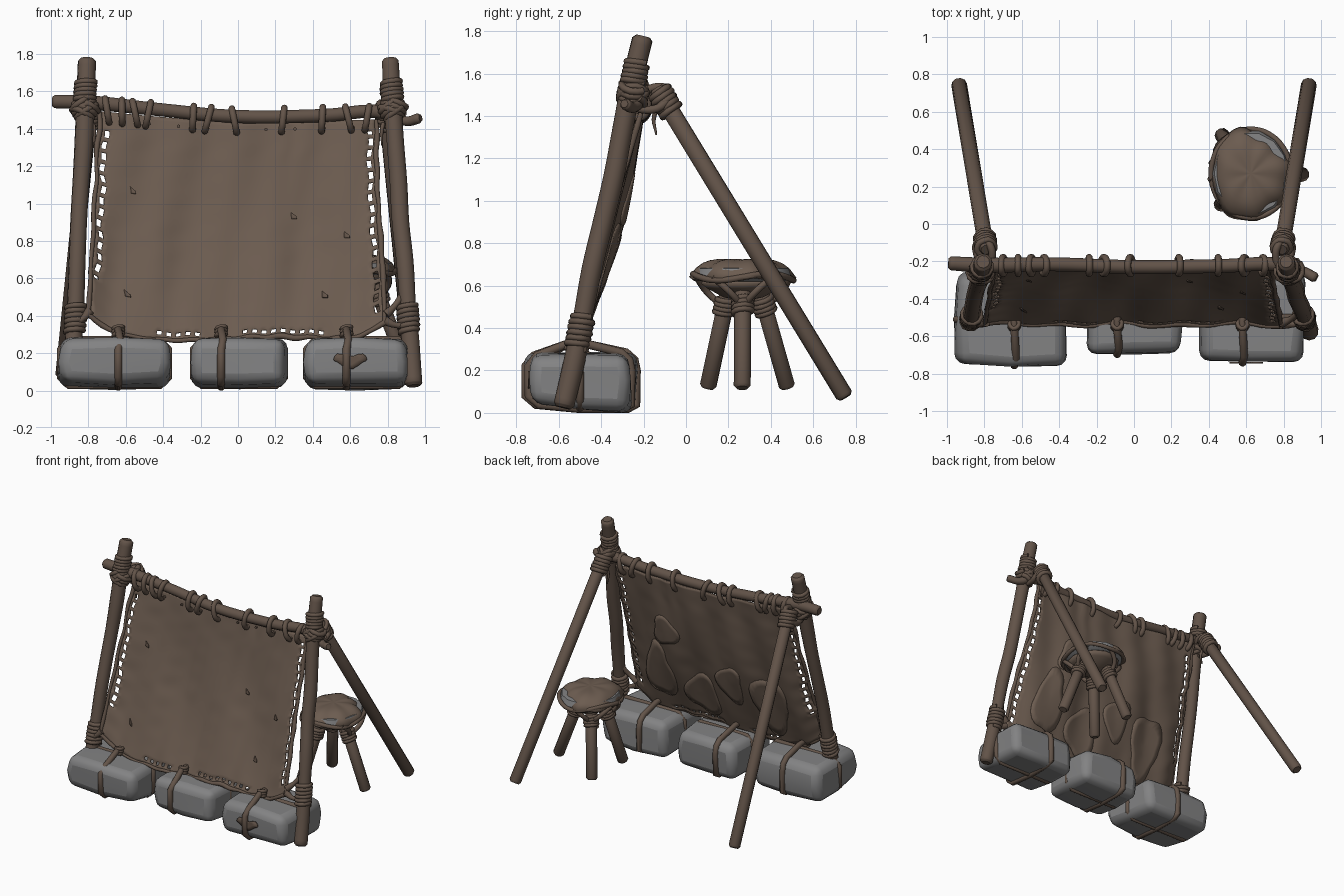
import bpy, bmesh, math, random
from math import sin, cos, pi
from mathutils import Vector

random.seed(4)
if "Cube" in bpy.data.objects:
    bpy.data.objects.remove(bpy.data.objects["Cube"])


def material(name, rgb):
    m = bpy.data.materials.new(name)
    m.use_nodes = True
    m.diffuse_color = (*rgb, 1)
    m.node_tree.nodes["Principled BSDF"].inputs["Base Color"].default_value = (*rgb, 1)
    return m


HIDE = material("hide_brown", (0.150, 0.107, 0.080))
WOOD = material("wood_brown", (0.122, 0.086, 0.065))
ROPE = material("strap_brown", (0.125, 0.088, 0.066))
STONE = material("stone_grey", (0.225, 0.225, 0.228))


def add(name, mesh, mat, angle=50):
    ob = bpy.data.objects.new(name, mesh)
    bpy.context.collection.objects.link(ob)
    mesh.materials.clear()
    mesh.materials.append(mat)
    bpy.ops.object.select_all(action='DESELECT')
    ob.select_set(True)
    bpy.context.view_layer.objects.active = ob
    bpy.ops.object.shade_smooth_by_angle(angle=math.radians(angle))
    return ob


def tube(name, pts, r, mat, closed=False, smooth=True, rounded=False, radii=None):
    """Round tube along points, turned into a mesh."""
    pts = [Vector(p) for p in pts]
    radii = list(radii or [1] * len(pts))
    if rounded:
        a, b = (pts[1] - pts[0]).normalized(), (pts[-1] - pts[-2]).normalized()
        pts = [pts[0] - a * r * .35] + pts + [pts[-1] + b * r * .35]
        radii = [radii[0] * .7] + radii + [radii[-1] * .7]
    cu = bpy.data.curves.new(name, 'CURVE')
    cu.dimensions, cu.bevel_depth, cu.bevel_resolution = '3D', r, 3
    cu.use_fill_caps, cu.resolution_u = True, 5
    sp = cu.splines.new('BEZIER' if smooth else 'POLY')
    knots = sp.bezier_points if smooth else sp.points
    knots.add(len(pts) - 1)
    for k, p, s in zip(knots, pts, radii):
        k.radius = s
        if smooth:
            k.co = p
            k.handle_left_type = k.handle_right_type = 'AUTO'
        else:
            k.co = (*p, 1)
    sp.use_cyclic_u = closed
    tmp = bpy.data.objects.new("tmp", cu)
    bpy.context.collection.objects.link(tmp)
    mesh = bpy.data.meshes.new_from_object(tmp.evaluated_get(bpy.context.evaluated_depsgraph_get()))
    bpy.data.objects.remove(tmp)
    return add(name, mesh, mat)


def coil(name, centre, axis, radius, r, turns, pitch):
    """Lashing wound round an axis."""
    c, ax = Vector(centre), Vector(axis).normalized()
    s = ax.orthogonal().normalized()
    t = ax.cross(s)
    n = int(turns * 12)
    pts = [c + (s * cos(i * pi / 6) + t * sin(i * pi / 6)) * radius * random.uniform(.95, 1.07)
           + ax * pitch * (i / 12 - turns / 2) for i in range(n + 1)]
    return tube(name, pts, r, ROPE, smooth=False)


def sheet(name, nu, nv, fn, mat, thick, hole=lambda i, j: False):
    """Grid mapped through fn(u, v), minus the cells chosen by hole."""
    bm = bmesh.new()
    g = [[bm.verts.new(fn(i / nu, j / nv)) for j in range(nv + 1)] for i in range(nu + 1)]
    for i in range(nu):
        for j in range(nv):
            if not hole(i, j):
                bm.faces.new((g[i][j], g[i + 1][j], g[i + 1][j + 1], g[i][j + 1]))
    bmesh.ops.remove_doubles(bm, verts=bm.verts, dist=.0005)
    bmesh.ops.recalc_face_normals(bm, faces=bm.faces)
    me = bpy.data.meshes.new(name)
    bm.to_mesh(me)
    bm.free()
    ob = add(name, me, mat)
    sol = ob.modifiers.new("thickness", 'SOLIDIFY')
    sol.thickness, sol.offset = thick, 0
    return ob


# Frame: leaning posts, rear props and sagging crossbar
for side, s, foot in (("right", -1, (-.885, -.57, .05)), ("left", 1, (.935, -.575, .04))):
    top = Vector((.81 * s, -.207, 1.76))
    base = Vector(foot)
    pts = [base.lerp(top, i / 8) + Vector((random.uniform(-.005, .005), .005 * sin(i * 1.6), 0)) for i in range(9)]
    tube(side + "_post", pts, .046, WOOD, rounded=True,
         radii=[random.uniform(.97, 1.1) for _ in pts])
    lean = top - base
    at = lambda z: base.lerp(top, (z - base.z) / lean.z)
    coil(side + "_post_lashing_upper", at(1.60), lean, .049, .015, 5, .022)
    coil(side + "_post_lashing_lower", at(.38), lean, .047, .015, 6, .026)
    coil(side + "_bar_lashing", at(1.51) + Vector((0, .012, 0)), lean + Vector((s, 0, 0)), .06, .017, 3, .026)
    coil(side + "_bar_lashing_cross", at(1.50) + Vector((0, .012, 0)), lean - Vector((s, 0, 0)), .06, .017, 3, .026)
    head, toe = Vector((.79 * s, -.13, 1.52)), Vector((.935 * s, .745, .085))
    tube(side + "_rear_prop", [head, head.lerp(toe, .5), toe], .042, WOOD, smooth=False, rounded=True)
    coil(side + "_prop_lashing", head.lerp(toe, .035), toe - head, .048, .016, 5, .024)
    tube(side + "_prop_tie", [(.81 * s, -.26, 1.47), (.76 * s, -.19, 1.52), (.78 * s, -.1, 1.53),
                              (.84 * s, -.1, 1.46), (.83 * s, -.2, 1.43)], .02, ROPE, closed=True)
    tube(side + "_loose_end", [(.79 * s, -.11, 1.46), (.77 * s, -.15, 1.40), (.77 * s, -.14, 1.31)],
         .011, ROPE, radii=[1, 1, .4])

BAR = [(-.98, -.21, 1.545), (-.8, -.22, 1.54), (-.45, -.215, 1.505), (0, -.23, 1.465),
       (.45, -.225, 1.47), (.8, -.22, 1.485), (.9, -.25, 1.44), (.965, -.285, 1.455)]
tube("crossbar", BAR, .037, WOOD, rounded=True, radii=[1, 1.1, 1, 1, 1, 1, .7, .75])


def bar_z(x):
    return 1.468 + .085 * max(0, -x) ** 1.2 + .02 * max(0, x)


# Stretched hide with a laced border
def hide(u, v, lift=0):
    w = abs(2 * u - 1)
    left = -.80 + .06 * v + .006 * sin(23 * v) + .006 * sin(51 * v)
    right = .775 - .03 * v + .010 * sin(5 * v + 1) + .006 * sin(37 * v)
    x = left + (right - left) * u
    low = .285 + .11 * w ** 7 + .012 * sin(9 * u + 2) - .015 * u + .005 * sin(61 * u)
    high = bar_z(x) - .035
    y = -.53 + .325 * v + .045 * sin(pi * v) * (1 - w ** 4)
    y += .013 * sin(17 * u + 3 * v) * sin(pi * min(1, v + .15)) + .008 * sin(31 * u - 5 * v)
    y += .02 * math.exp(-((u - .7 - .12 * (v - .9)) / .03) ** 2) * v ** 3
    return (x, y + lift, low + (high - low) * v)


NU, NV = 62, 56


def lacing(i, j):
    if i == NU - 2:
        return 3 < j < NV - 3 and j % 3 > 0
    if i == 1:
        return 10 < j < NV - 5 and j % 3 > 0
    return j == 1 and i % 2 == 0 and (12 < i < 24 or 31 < i < 49)


sheet("hide_sheet", NU, NV, hide, HIDE, .012, lacing)

# Patches sewn to the back, and torn flaps on the front
for k, (cu, cv, ru, rv) in enumerate([(.22, .27, .09, .2), (.42, .36, .07, .13), (.6, .2, .09, .15),
                                      (.82, .3, .08, .2), (.75, .62, .07, .1)]):
    def patch(u, v):
        a, e = 2 * pi * u, 1 + .15 * sin(6 * pi * u + k)
        return hide(cu + ru * e * v * cos(a), cv + rv * e * v * sin(a), .007)
    sheet(f"back_patch_{k}", 28, 4, patch, HIDE, .012)
for k, (cu, cv) in enumerate([(.12, .64), (.69, .55), (.88, .46), (.12, .17), (.79, .19)]):
    sheet(f"torn_flap_{k}", 3, 3, lambda u, v: hide(cu + .018 * u, cv + .03 * v * (1 - .6 * u), -.009 - .01 * u),
          ROPE, .006)
for k in range(9):
    p = Vector(hide(.08 + .105 * k, .965, -.008))
    tube(f"stud_{k}", [p, p + Vector((0, -.012, 0))], .009, ROPE, smooth=False)

# Border cords and corner ties
for name, path in (("right_cord", [hide(0, j / 12, -.004) for j in range(13)]),
                   ("left_cord", [hide(1, j / 12, -.004) for j in range(13)]),
                   ("hem_cord", [hide(i / 20, 0, -.006) for i in range(21)])):
    tube(name, path, .013, ROPE, radii=[random.uniform(.7, 1.3) for _ in path])
for name, u, v, end in (("right_corner_tie", 0, .02, (-.875, -.53, .36)), ("left_corner_tie", 1, .01, (.90, -.52, .35)),
                        ("left_upper_tie", 1, .04, (.885, -.47, .52))):
    a, b = Vector(hide(u, v)), Vector(end)
    tube(name, [a, a.lerp(b, .5) - Vector((0, .01, .012)), b], .02, ROPE, radii=[1.3, .8, 1])

# Loops hanging the hide from the bar
for k, x in enumerate([-.70, -.62, -.55, -.48, -.24, -.16, -.02, .24, .45, .59, .69]):
    z, tilt = bar_z(x) - .026, random.uniform(-.018, .018)
    ring = [(x + tilt * sin(a), -.222 + .044 * cos(a), z + .064 * sin(a)) for a in (i * pi / 4 for i in range(8))]
    tube(f"hanging_loop_{k}", ring, .018, ROPE, closed=True)

# Weight stones strapped along the hem
for name, cx, cy, hx, hy, sx in (("right", -.66, -.51, .295, .245, -.64), ("middle", .005, -.465, .25, .23, -.09),
                                 ("left", .635, -.5, .275, .24, .58)):
    bm = bmesh.new()
    bmesh.ops.create_cube(bm, size=2)
    bmesh.ops.subdivide_edges(bm, edges=bm.edges, cuts=1, use_grid_fill=True)
    for v in bm.verts:
        far = sum(abs(c) > .5 for c in v.co)
        f = (1.02, 1.0, .95)[far - 1] if far else 1
        n = Vector([random.uniform(-.05, .05) for _ in range(3)])
        v.co = Vector((cx + hx * (v.co.x * f + n.x), cy + hy * (v.co.y * f + n.y),
                       .15 + .13 * (v.co.z * f + n.z) - .02 * v.co.y * (v.co.z < 0)))
    me = bpy.data.meshes.new(name)
    bm.to_mesh(me)
    bm.free()
    ob = add(name + "_weight_stone", me, STONE, 40)
    bev = ob.modifiers.new("rounding", 'BEVEL')
    bev.width, bev.segments, bev.angle_limit = .055, 3, math.radians(35)
    f, b = cy - hy - .002, cy + hy + .002
    tube(name + "_cross_strap", [(sx, f, .08), (sx, f, .22), (sx + .01, f + .04, .27), (sx, -.56, .325), (sx, -.47, .325),
                                 (sx, b - .05, .285), (sx, b - .01, .25), (sx, b, .2), (sx, b, .04), (sx, b - .04, .02),
                                 (sx, cy, .02), (sx, f + .05, .038)], .021, ROPE, closed=True, smooth=False)
    l, r = cx - hx + .004, cx + hx - .004
    tube(name + "_long_strap", [(l, cy, .07), (l, cy, .22), (l + .05, cy, .275), (r - .05, cy, .275),
                                (r, cy, .22), (r, cy, .07), (r - .05, cy, .024), (l + .05, cy, .024)],
         .019, ROPE, closed=True, smooth=False)
    coil(name + "_strap_knot", (sx, -.54, .315), (0, .3, 1), .025, .012, 3, .018)
sheet("stone_stain", 18, 2, lambda u, v: (.6 + .09 * v * cos(2 * pi * u), -.742,
      .165 + .035 * v * sin(2 * pi * u) * (1 + .5 * sin(6 * pi * u))), ROPE, .008)

# Three-legged stool
C = Vector((.625, .27, 0))


def cloth(u, v):
    a = 2 * pi * u
    r = v * (1 + .05 * sin(3 * a + 1.2) + .03 * sin(8 * a) - .14 * max(0, cos(a - .85)) ** 4)
    return C + Vector((.217 * r * cos(a), .245 * r * sin(a), .717 - .085 * v ** 5 + .006 * v * sin(7 * a)))


def revolved(profile):
    """Oval surface through (radius, height) points."""
    return lambda u, v: C + Vector((.95 * cos(2 * pi * u), 1.06 * sin(2 * pi * u), 0)) * profile[
        round(v * (len(profile) - 1))][0] + Vector((0, 0, profile[round(v * (len(profile) - 1))][1]))


sheet("stool_seat_cover", 48, 8, cloth, HIDE, .014)
sheet("stool_seat_stone", 14, 4, revolved([(0, .61), (.17, .61), (.218, .64), (.205, .68), (0, .695)]), STONE, .004)
sheet("stool_under_wrap", 14, 3, revolved([(0, .53), (.09, .55), (.16, .59), (.19, .615)]), HIDE, .01)
rim = [C + Vector((.212 * cos(a), .236 * sin(a), .64 + .015 * sin(3 * a))) for a in (i * pi / 9 for i in range(18))]
tube("stool_rim_cord", rim, .015, ROPE, closed=True)
for k, (fx, fy) in enumerate(((.90, .265), (.47, .475), (.465, .105))):
    foot = Vector((fx, fy, .13))
    d = (foot - C - Vector((0, 0, .13))).normalized()
    up = C + d * .09 + Vector((0, 0, .60))
    tube(f"stool_leg_{k}", [up, up.lerp(foot, .5), foot], .04, WOOD, smooth=False, rounded=True)
    coil(f"stool_leg_lashing_{k}", up.lerp(foot, .2), foot - up, .044, .013, 4, .02)
    side = Vector((-d.y, d.x, 0))
    for s in (-1, 1):
        tube(f"stool_strap_{k}_{s}", [C + d * .13 + Vector((0, 0, .50)), C + d * .18 + side * .06 * s + Vector((0, 0, .57)),
             C + d * .17 + side * .14 * s + Vector((0, 0, .64))], .016, ROPE)
